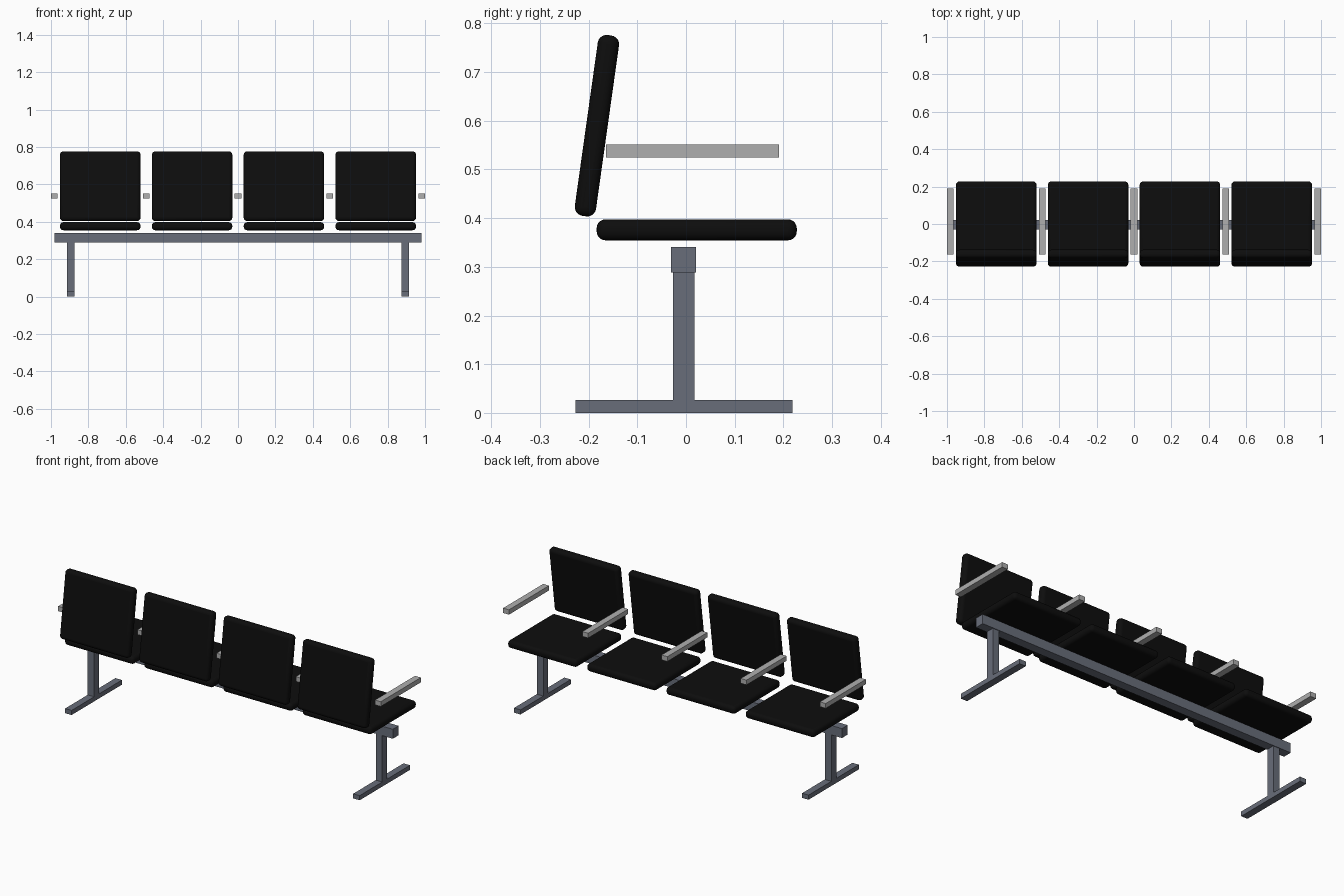
import bpy
import math

cube = bpy.data.objects.get("Cube")
if cube:
    bpy.data.objects.remove(cube, do_unlink=True)


def material(name, r, g, b):
    m = bpy.data.materials.new(name)
    m.use_nodes = True
    m.diffuse_color = (r, g, b, 1)
    m.node_tree.nodes["Principled BSDF"].inputs["Base Color"].default_value = (r, g, b, 1)
    return m


black = material("black upholstery", 0.004, 0.004, 0.004)
steel = material("blue grey steel", 0.14, 0.155, 0.195)
silver = material("light grey armrest", 0.43, 0.43, 0.43)


def box(name, centre, size, mat, tilt=0.0):
    bpy.ops.mesh.primitive_cube_add(size=1, location=centre)
    ob = bpy.context.object
    ob.name = name
    ob.scale = size
    bpy.ops.object.transform_apply(location=False, rotation=False, scale=True)
    ob.rotation_euler.x = tilt
    ob.data.materials.append(mat)
    return ob


def cushion(name, centre, size, tilt=0.0):
    ob = box(name, centre, size, black, tilt)
    bevel = ob.modifiers.new("rounded edges", "BEVEL")
    bevel.width = 0.018
    bevel.segments = 5
    bpy.ops.object.shade_smooth_by_angle(angle=math.radians(35))


PITCH = 0.491

# Four seats, each with a reclined back
for i in range(4):
    x = (i - 1.5) * PITCH
    cushion(f"seat_{i + 1}", (x, 0.022, 0.376), (0.43, 0.411, 0.043))
    cushion(f"backrest_{i + 1}", (x, -0.183, 0.590), (0.43, 0.044, 0.375), math.radians(-8))

# Armrests between and beside the seats
for i in range(5):
    box(f"armrest_{i + 1}", ((i - 2) * PITCH, 0.0135, 0.538), (0.036, 0.355, 0.027), silver)

# Beam carrying the seats
box("beam", (0, -0.005, 0.3145), (1.962, 0.051, 0.053), steel)

# Upright and foot at each end
for side, x in (("right", -0.893), ("left", 0.893)):
    box(f"{side}_upright", (x, -0.005, 0.157), (0.04, 0.044, 0.262), steel)
    box(f"{side}_foot", (x, -0.004, 0.013), (0.04, 0.446, 0.026), steel)
